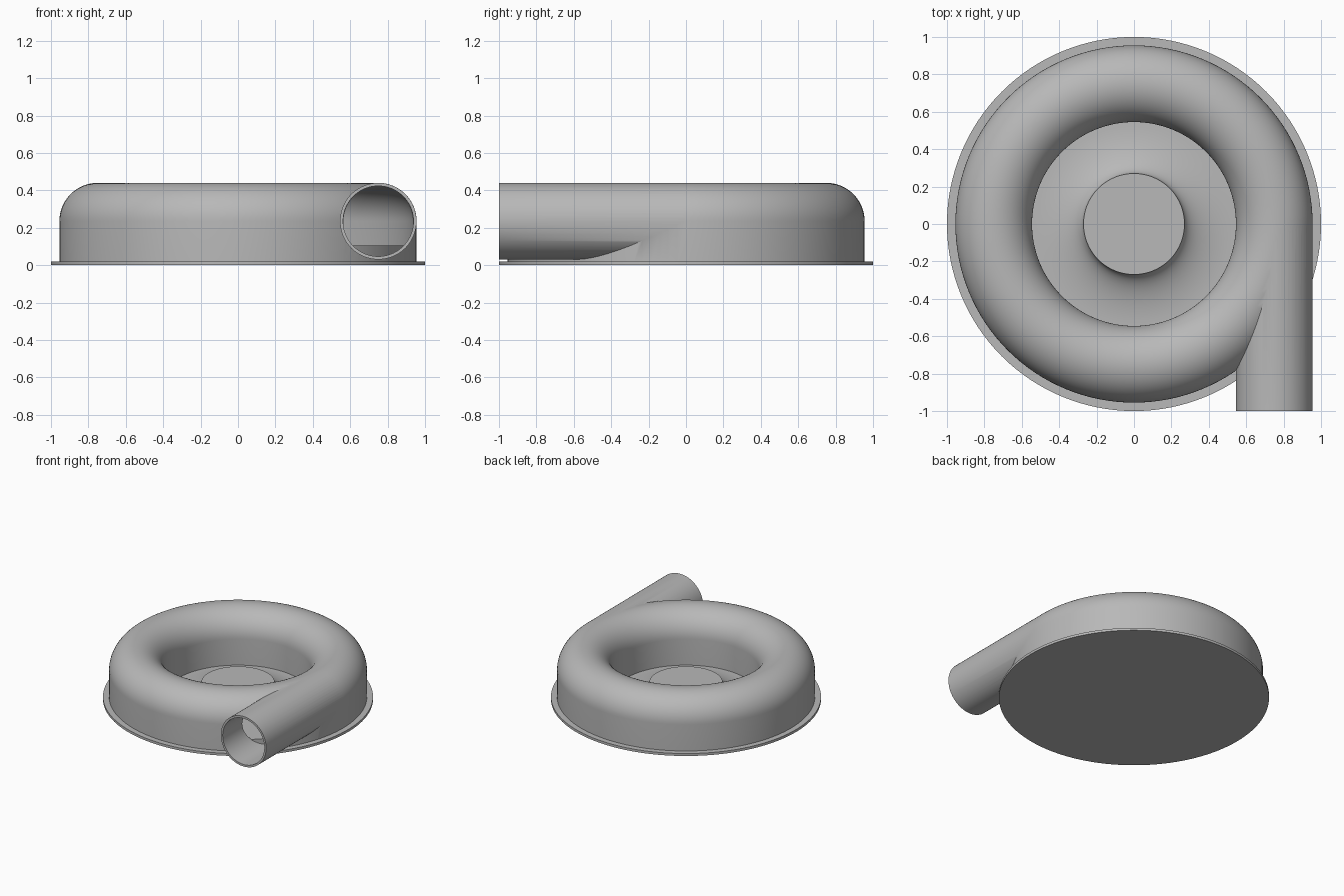
import bpy, bmesh, math
from mathutils import Matrix

cube = bpy.data.objects.get("Cube")
if cube:
    bpy.data.objects.remove(cube, do_unlink=True)

RING, TUBE, MID = 0.75, 0.205, 0.235   # scroll radius, tube radius, tube height
BORE, BASE = 0.188, 0.02

grey = bpy.data.materials.new("light_grey")
grey.use_nodes = True
grey.diffuse_color = (0.48, 0.48, 0.48, 1)
grey.node_tree.nodes["Principled BSDF"].inputs["Base Color"].default_value = (0.48, 0.48, 0.48, 1)


def finish(name, bm):
    bmesh.ops.recalc_face_normals(bm, faces=bm.faces)
    mesh = bpy.data.meshes.new(name)
    bm.to_mesh(mesh)
    bm.free()
    mesh.materials.append(grey)
    obj = bpy.data.objects.new(name, mesh)
    bpy.context.collection.objects.link(obj)
    return obj


def lathe(name, profile, closed=True, steps=128):
    """Spin an (r, z) profile around the z axis."""
    bm = bmesh.new()
    verts = [bm.verts.new((r, 0, z)) for r, z in profile]
    edges = [bm.edges.new(pair) for pair in zip(verts, verts[1:])]
    if closed:
        edges.append(bm.edges.new((verts[-1], verts[0])))
    bmesh.ops.spin(bm, geom=verts + edges, cent=(0, 0, 0), axis=(0, 0, 1),
                   angle=math.tau, steps=steps, use_duplicate=False)
    bmesh.ops.remove_doubles(bm, verts=bm.verts, dist=1e-5)
    return finish(name, bm)


def rod(name, radius, y0, y1):
    """Cylinder along y at the outlet position."""
    bm = bmesh.new()
    bmesh.ops.create_cone(bm, cap_ends=True, segments=96, radius1=radius, radius2=radius,
                          depth=y1 - y0, matrix=Matrix.Translation((RING, (y0 + y1) / 2, MID))
                          @ Matrix.Rotation(math.pi / 2, 4, 'X'))
    return finish(name, bm)


def arch(radius, floor, steps=32):
    """Half-round top over straight walls that reach the floor."""
    arc = [(RING + radius * math.cos(math.pi * i / steps),
            MID + radius * math.sin(math.pi * i / steps)) for i in range(steps + 1)]
    return [(RING + radius, floor)] + arc + [(RING - radius, floor)]


def boolean(target, tool, operation):
    mod = target.modifiers.new(operation.lower(), 'BOOLEAN')
    mod.operation, mod.object, mod.solver = operation, tool, 'EXACT'
    bpy.context.view_layer.objects.active = target
    bpy.ops.object.modifier_apply(modifier=mod.name)
    bpy.data.objects.remove(tool, do_unlink=True)


# Scroll housing with its tangent outlet pipe, hollowed out
housing = lathe("scroll_housing", arch(TUBE, BASE - 0.005))
boolean(housing, rod("outlet_pipe", TUBE - 0.0005, -1, 0), 'UNION')
boolean(housing, lathe("cavity", arch(BORE - 0.002, BASE + 0.01)), 'DIFFERENCE')
boolean(housing, rod("bore", BORE, -1.1, 0), 'DIFFERENCE')

# Raised floor inside the scroll
floor = lathe("cavity_floor", [(0.555, 0.015), (0.94, 0.015), (0.94, 0.105), (0.555, 0.105)])

# Round base plate
plate = lathe("base_plate", [(0, 0), (1, 0), (1, BASE), (0, BASE)], closed=False)

# Flared hub in the middle
flare = [(0.55 - 0.28 * math.cos(a), 0.14 - 0.118 * math.sin(a))
         for a in (math.pi / 2 * i / 16 for i in range(17))]
hub = lathe("centre_hub", [(0, 0.14)] + flare, closed=False)

for obj in (housing, floor, plate, hub):
    bpy.ops.object.select_all(action='DESELECT')
    obj.select_set(True)
    bpy.context.view_layer.objects.active = obj
    bpy.ops.object.shade_smooth_by_angle(angle=math.radians(35))
